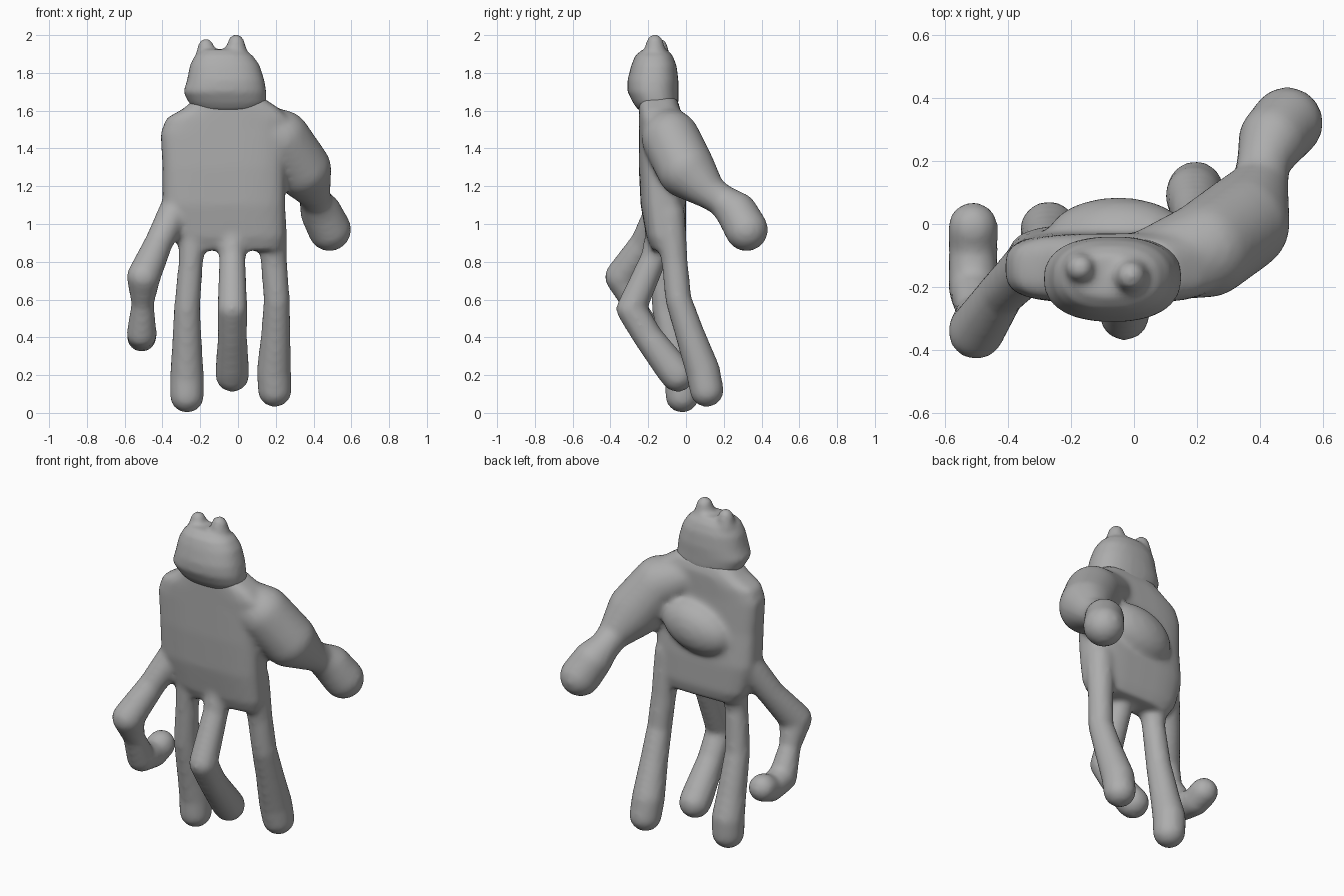
import bpy, bmesh, math
from mathutils import Matrix, Vector

cube = bpy.data.objects.get("Cube")
if cube:
    bpy.data.objects.remove(cube, do_unlink=True)

clay = bpy.data.materials.new("clay grey")
clay.use_nodes = True
clay.diffuse_color = (0.42, 0.42, 0.42, 1)
clay.node_tree.nodes["Principled BSDF"].inputs["Base Color"].default_value = (0.42, 0.42, 0.42, 1)


def ball(bm, place, radii, tilt=0):
    m = Matrix.Translation(place) @ Matrix.Rotation(tilt, 4, 'Y') @ Matrix.Diagonal((*radii, 1))
    return bmesh.ops.create_icosphere(bm, subdivisions=3, radius=1, matrix=m)["verts"]


def limb(bm, joints):
    """Chain of tapered capsules through (x, y, z, radius) joints."""
    for a, b in zip(joints, joints[1:]):
        part = bmesh.new()
        for x, y, z, r in (a, b):
            ball(part, (x, y, z), (r, r, r))
        hull = bmesh.ops.convex_hull(part, input=part.verts)
        inside = [v for v in hull["geom_interior"] if isinstance(v, bmesh.types.BMVert)]
        bmesh.ops.delete(part, geom=inside, context='VERTS')
        temp = bpy.data.meshes.new("temp")
        part.to_mesh(temp)
        part.free()
        bm.from_mesh(temp)
        bpy.data.meshes.remove(temp)


def loft(bm, sections, power, sides=32):
    """Rounded-box rings from (z, x min, x max, y min, y max) sections."""
    rings = []
    for z, x0, x1, y0, y1 in sections:
        ring = []
        for i in range(sides):
            t = math.tau * i / sides
            c, s = math.cos(t), math.sin(t)
            px = math.copysign(abs(c) ** power, c)
            py = math.copysign(abs(s) ** power, s)
            ring.append(bm.verts.new(((x0 + x1 + px * (x1 - x0)) / 2,
                                      (y0 + y1 + py * (y1 - y0)) / 2, z)))
        rings.append(ring)
    for low, high in zip(rings, rings[1:]):
        for i in range(sides):
            j = (i + 1) % sides
            bm.faces.new((low[i], low[j], high[j], high[i]))
    bm.faces.new(rings[0][::-1])
    bm.faces.new(rings[-1])


def finish(bm, name, voxel, rounds):
    """Fuse the overlapping parts into one smooth skin."""
    bmesh.ops.recalc_face_normals(bm, faces=bm.faces)
    mesh = bpy.data.meshes.new(name)
    bm.to_mesh(mesh)
    bm.free()
    mesh.materials.append(clay)
    ob = bpy.data.objects.new(name, mesh)
    bpy.context.collection.objects.link(ob)
    fuse = ob.modifiers.new("fuse", 'REMESH')
    fuse.mode = 'VOXEL'
    fuse.voxel_size = voxel
    fuse.use_smooth_shade = True
    soften = ob.modifiers.new("soften", 'SMOOTH')
    soften.factor = 0.5
    soften.iterations = rounds
    return ob


# Palm
hand = bmesh.new()
loft(hand, [(0.86, -0.30, 0.23, -0.18, -0.02), (0.93, -0.35, 0.25, -0.21, 0.0),
            (1.1, -0.40, 0.25, -0.24, 0.0), (1.3, -0.40, 0.25, -0.25, -0.02),
            (1.48, -0.41, 0.26, -0.25, -0.03), (1.56, -0.38, 0.27, -0.25, -0.03),
            (1.61, -0.29, 0.22, -0.25, -0.03), (1.67, -0.22, 0.13, -0.25, -0.05)], 0.6)

# Mound on the back of the hand
ball(hand, (-0.05, -0.04, 1.28), (0.23, 0.125, 0.15), math.radians(-15))

# Thumb
limb(hand, [(0.08, -0.12, 1.52, 0.12), (0.23, -0.08, 1.45, 0.155), (0.34, 0.0, 1.29, 0.155),
            (0.40, 0.12, 1.17, 0.09), (0.41, 0.2, 1.12, 0.085),
            (0.44, 0.27, 1.06, 0.11), (0.485, 0.32, 0.97, 0.115)])

# Index finger
limb(hand, [(0.17, -0.09, 1.05, 0.085), (0.19, -0.06, 0.8, 0.07), (0.205, -0.04, 0.6, 0.07),
            (0.2, 0.02, 0.42, 0.078), (0.19, 0.09, 0.22, 0.092), (0.195, 0.11, 0.12, 0.09)])

# Middle finger, bent forward
limb(hand, [(-0.03, -0.12, 1.0, 0.085), (-0.03, -0.17, 0.82, 0.07), (-0.03, -0.29, 0.55, 0.08),
            (-0.03, -0.2, 0.4, 0.078), (-0.03, -0.07, 0.23, 0.09), (-0.03, -0.045, 0.2, 0.09)])

# Ring finger
limb(hand, [(-0.23, -0.12, 1.0, 0.085), (-0.25, -0.13, 0.8, 0.065), (-0.27, -0.11, 0.55, 0.07),
            (-0.27, -0.05, 0.3, 0.083), (-0.27, -0.02, 0.18, 0.092), (-0.27, -0.02, 0.09, 0.09)])

# Little finger, hooked back
limb(hand, [(-0.33, -0.13, 1.08, 0.085), (-0.42, -0.22, 0.9, 0.075), (-0.5, -0.34, 0.72, 0.09),
            (-0.505, -0.28, 0.58, 0.06), (-0.51, -0.2, 0.42, 0.08),
            (-0.51, -0.08, 0.4, 0.078), (-0.51, -0.01, 0.43, 0.08)])
finish(hand, "hand", 0.016, 8)

# Wrist stump with two bone knobs
wrist = bmesh.new()
loft(wrist, [(1.6, -0.22, 0.12, -0.25, -0.06), (1.64, -0.26, 0.15, -0.28, -0.04),
             (1.7, -0.29, 0.15, -0.31, -0.04), (1.76, -0.27, 0.14, -0.31, -0.04),
             (1.84, -0.255, 0.115, -0.29, -0.05), (1.89, -0.23, 0.08, -0.27, -0.07),
             (1.925, -0.19, 0.03, -0.23, -0.1)], 0.85)
limb(wrist, [(-0.17, -0.14, 1.87, 0.06), (-0.17, -0.14, 1.94, 0.042)])
limb(wrist, [(-0.01, -0.165, 1.87, 0.07), (-0.01, -0.165, 1.96, 0.044)])
finish(wrist, "wrist_stump", 0.014, 5)
